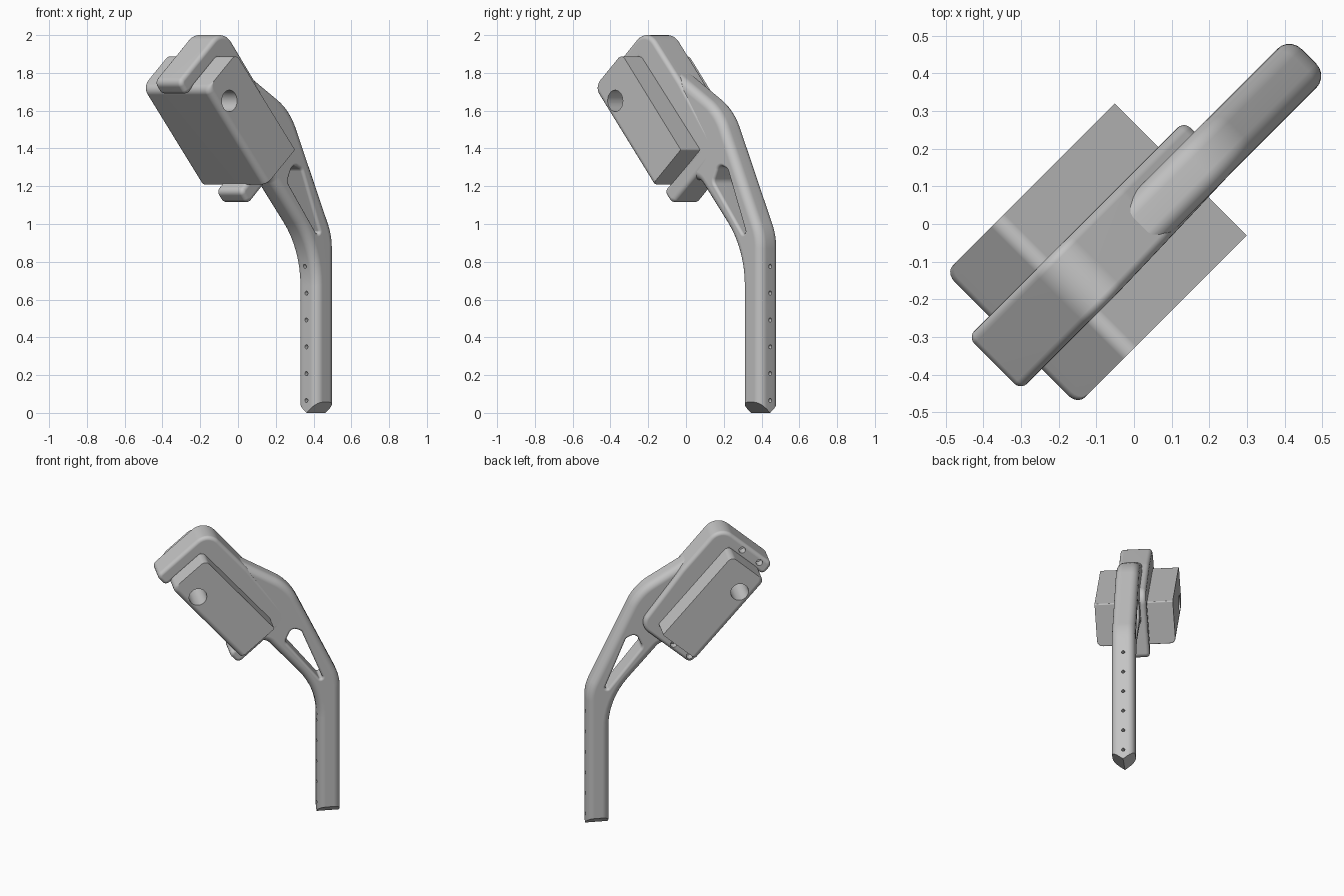
import bpy, bmesh, math
from mathutils import Vector, Matrix

cube = bpy.data.objects.get("Cube")
if cube:
    bpy.data.objects.remove(cube, do_unlink=True)

grey = bpy.data.materials.new("plain grey")
grey.use_nodes = True
colour = (0.55, 0.55, 0.55, 1)
grey.diffuse_color = colour
grey.node_tree.nodes["Principled BSDF"].inputs["Base Color"].default_value = colour

# The whole mechanism lies in a vertical plane turned 45 degrees about z.
TURN = Matrix.Rotation(math.pi / 4, 4, 'Z')
TILT = math.radians(49)
QUARTER = [math.pi / 2 * i / 5 for i in range(6)]


def tilted(s, n, r=0):
    """Point in the tilted frame of the block: s up its length, n across it."""
    c, k = math.cos(TILT), math.sin(TILT)
    return (-c * s + k * n, k * s + c * n, r)


def rounded(corners, steps=8):
    """Outline with each (x, z, radius) corner replaced by an arc."""
    out = []
    for i, (x, z, r) in enumerate(corners):
        p = Vector((x, z))
        if r == 0:
            out.append(p)
            continue
        a = (Vector(corners[i - 1][:2]) - p).normalized()
        b = (Vector(corners[(i + 1) % len(corners)][:2]) - p).normalized()
        half = a.angle(b) / 2
        centre = p + (a + b).normalized() * r / math.sin(half)
        start = p + a * r / math.tan(half) - centre
        end = p + b * r / math.tan(half) - centre
        sweep = start.angle(end)
        for j in range(steps + 1):
            t = j / steps
            w = start * math.sin((1 - t) * sweep) + end * math.sin(t * sweep)
            out.append(centre + w / math.sin(sweep))
    return out


def inset(outline, d):
    """Move an outline inward by d, or outward if d is negative."""
    count = len(outline)
    area = sum(outline[i - 1].cross(outline[i]) for i in range(count))
    sign = 1 if area > 0 else -1
    out = []
    for i, p in enumerate(outline):
        a = (p - outline[i - 1]).normalized()
        b = (outline[(i + 1) % count] - p).normalized()
        na, nb = Vector((-a.y, a.x)), Vector((-b.y, b.x))
        out.append(p + (na + nb) * (sign * d / (1 + na.dot(nb))))
    return out


def rim(y0, y1, r):
    """Rings (y, inset) of a slab with rounded rims."""
    arc = [(r - r * math.sin(t), r - r * math.cos(t)) for t in QUARTER]
    return [(y0 + h, d) for h, d in reversed(arc)] + [(y1 - h, d) for h, d in arc]


def finish(name, bm):
    bmesh.ops.recalc_face_normals(bm, faces=bm.faces)
    mesh = bpy.data.meshes.new(name)
    bm.to_mesh(mesh)
    bm.free()
    mesh.materials.append(grey)
    ob = bpy.data.objects.new(name, mesh)
    bpy.context.collection.objects.link(ob)
    ob.matrix_world = TURN
    return ob


def loft(name, rings):
    """Closed solid through a list of rings of 3D points."""
    bm = bmesh.new()
    loops = [[bm.verts.new(p) for p in ring] for ring in rings]
    bm.faces.new(loops[0])
    bm.faces.new(loops[-1][::-1])
    for near, far in zip(loops, loops[1:]):
        for i in range(len(near)):
            bm.faces.new((near[i - 1], far[i - 1], far[i], near[i]))
    return finish(name, bm)


def slab(name, outline, rings):
    return loft(name, [[(p.x, y, p.y) for p in inset(outline, d)] for y, d in rings])


def rod(centre, radius, length, axis):
    """Round cutter along the local x or y axis."""
    bm = bmesh.new()
    turn = Matrix.Rotation(math.pi / 2, 4, 'X' if axis == 'y' else 'Y')
    bmesh.ops.create_cone(bm, cap_ends=True, segments=24, radius1=radius, radius2=radius,
                          depth=length, matrix=Matrix.Translation(centre) @ turn)
    return finish("cutter", bm)


def cut(ob, cutters):
    for c in cutters:
        c.hide_render = True
        mod = ob.modifiers.new("cut", 'BOOLEAN')
        mod.operation, mod.object, mod.solver = 'DIFFERENCE', c, 'EXACT'
    bpy.context.view_layer.update()
    graph = bpy.context.evaluated_depsgraph_get()
    mesh = bpy.data.meshes.new_from_object(ob.evaluated_get(graph))
    ob.modifiers.clear()
    ob.data = mesh
    for c in cutters:
        bpy.data.objects.remove(c, do_unlink=True)


# Arm: straight leg, bent upper strut and lower strut
BACK, FRONT = 0.06, -0.087
arm = slab("arm", rounded([
    (0.5, -0.2, 0), (0.5, 0.862, 0.5),
    tilted(0.85, 0.94, 0.06), tilted(0.85, 0.8), tilted(0.95, 0.8), tilted(1.35, 1.0),
    (-0.05, 1.83, 0), (0.325, 1.608, 0.35), (0.643, 0.94, 0.3), (0.643, -0.2, 0)]),
    rim(FRONT, BACK, 0.046))

# Cutters: flared triangular window, wedge under the foot, row of pin holes
flare = [(0.016 - 0.016 * math.sin(t), 0.016 * math.cos(t) - 0.016) for t in QUARTER]
window_rings = ([(FRONT - 0.1, -0.016)] + [(FRONT + h, d) for h, d in reversed(flare)]
                + [(BACK - h, d) for h, d in flare] + [(BACK + 0.1, -0.016)])
window = slab("cutter", rounded([
    (0.556, 0.888, 0.012), (0.288, 1.225, 0.03),
    (0.33, 1.318, 0.035), (0.392, 1.29, 0.03)]), window_rings)
wedge = [(-0.3, -0.4), (0.3, -0.4), (0.3, 0.24), (-0.013, 0), (-0.3, 0.22)]
foot = loft("cutter", [[(x, y, z) for y, z in wedge] for x in (0.3, 0.9)])
pins = [rod((0.57, -0.012, 0.066 + 0.142 * i), 0.011, 0.5, 'x') for i in range(6)]
cut(arm, [window, foot] + pins)

# C-shaped bracket that grips the block, thinning on its front towards the arm
bracket = slab("bracket", rounded([
    tilted(1.675, 0.742, 0.035), tilted(1.675, 1.185, 0.1),
    tilted(1.3, 1.185, 0.3), tilted(0.84, 1.15, 0.085), tilted(0.84, 0.713, 0.035),
    tilted(0.935, 0.713, 0.03), tilted(0.935, 1.03),
    tilted(1.58, 1.03), tilted(1.58, 0.742, 0.03)]),
    rim(-0.099, 0.099, 0.024))
for v in bracket.data.vertices:
    if v.co.y < 0:
        v.co.y *= 1 - 0.12 * min(max((v.co.x + 0.1) / 0.3, 0), 1)
screws = []
for s, n in ((1.632, 0.82), (1.632, 0.965), (0.877, 0.755), (0.877, 0.89)):
    x, z, _ = tilted(s, n)
    screws.append(rod((x, 0.1, z), 0.021, 0.12, 'y'))
cut(bracket, screws)

# Block with rounded upper end, softened lower side edges and a round bore
block = loft("block", [[(p.x, y, p.y) for p in rounded([
    tilted(1.597, 0.776 + d, 0.04), tilted(1.597, 1.06, 0.035),
    tilted(0.924, 1.06, 0.008), tilted(0.924, 0.776 + d, 0.008)])]
    for y, d in rim(-0.233, 0.262, 0.035)])
cut(block, [rod((-0.297, 0, 1.652), 0.057, 1, 'y')])

# Smooth shading with crisp edges and flat broad faces
bpy.ops.object.select_all(action='DESELECT')
for ob in (arm, bracket, block):
    ob.select_set(True)
bpy.context.view_layer.objects.active = arm
bpy.ops.object.shade_smooth_by_angle(angle=math.radians(35))
for ob in (arm, bracket, block):
    ob.modifiers.new("flat broad faces", 'WEIGHTED_NORMAL').keep_sharp = True
